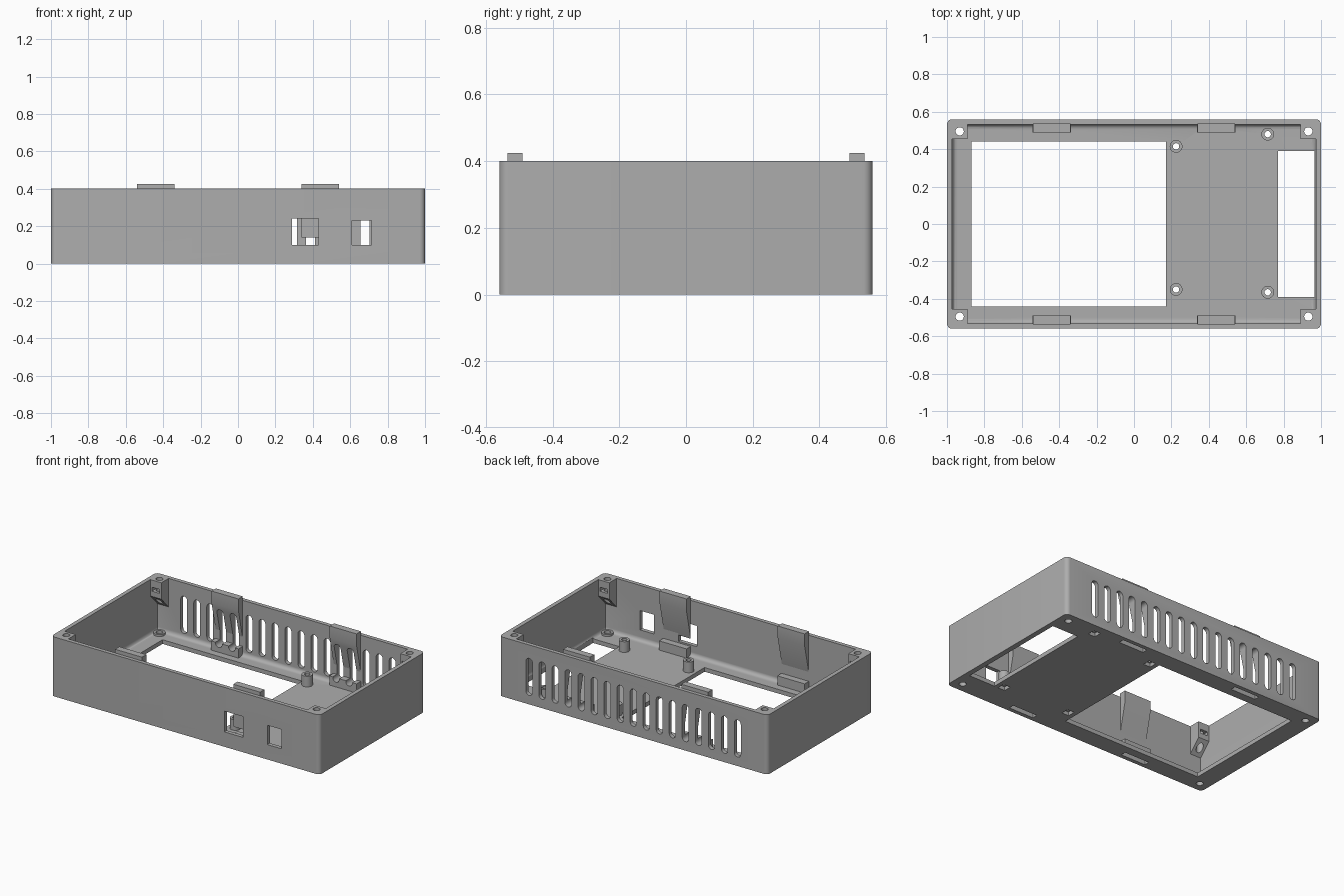
import bpy, bmesh, math
from mathutils import Matrix, Vector

if "Cube" in bpy.data.objects:
    bpy.data.objects.remove(bpy.data.objects["Cube"])

grey = bpy.data.materials.new("plain grey")
grey.diffuse_color = (0.42, 0.42, 0.42, 1)
grey.use_nodes = True
grey.node_tree.nodes["Principled BSDF"].inputs["Base Color"].default_value = grey.diffuse_color
SIGNS = [(sx, sy) for sx in (-1, 1) for sy in (-1, 1)]


def finish(bm, name):
    bmesh.ops.recalc_face_normals(bm, faces=bm.faces)
    me = bpy.data.meshes.new(name)
    bm.to_mesh(me)
    bm.free()
    me.materials.append(grey)
    ob = bpy.data.objects.new(name, me)
    bpy.context.collection.objects.link(ob)
    return ob


def add_box(bm, x0, x1, y0, y1, z0, z1):
    vs = bmesh.ops.create_cube(bm, size=1)["verts"]
    for v in vs:
        v.co = Vector(((x0 + x1) / 2 + v.co.x * (x1 - x0),
                       (y0 + y1) / 2 + v.co.y * (y1 - y0),
                       (z0 + z1) / 2 + v.co.z * (z1 - z0)))
    return vs


def add_cyl(bm, x, y, z0, z1, r, n=24):
    bmesh.ops.create_cone(bm, cap_ends=True, segments=n, radius1=r, radius2=r,
                          depth=z1 - z0, matrix=Matrix.Translation((x, y, (z0 + z1) / 2)))


def add_prism(bm, profile, x0, x1, sy):
    """Extrude a (y, z) profile along x, flipped to the chosen long wall."""
    face = bm.faces.new([bm.verts.new((x0, y * sy, z)) for y, z in profile])
    res = bmesh.ops.extrude_face_region(bm, geom=[face])
    for v in res["geom"]:
        if isinstance(v, bmesh.types.BMVert):
            v.co.x = x1


def cut(ob, *cutters):
    bpy.context.view_layer.objects.active = ob
    for c in cutters:
        m = ob.modifiers.new("cut", "BOOLEAN")
        m.operation, m.solver, m.object = "DIFFERENCE", "EXACT", c
        bpy.ops.object.modifier_apply(modifier=m.name)


# Cutter: inner cavity with a rounded floor edge
bm = bmesh.new()
add_box(bm, -.972, .972, -.533, .533, .028, .6)
low = [e for e in bm.edges if all(v.co.z < .1 for v in e.verts)]
bmesh.ops.bevel(bm, geom=low, offset=.025, segments=4, profile=.5, affect="EDGES")
cavity = finish(bm, "cavity_cutter")

# Cutter: floor openings and front windows
bm = bmesh.new()
add_box(bm, -.87, .17, -.44, .44, -.1, .1)
add_box(bm, .77, .965, -.39, .39, -.1, .1)
add_box(bm, .29, .43, -.7, -.5, .10, .24)
add_box(bm, .61, .715, -.7, -.5, .10, .23)
openings = finish(bm, "opening_cutter")

# Cutter: rounded vent slots along the back
bm = bmesh.new()
for i in range(-8, 9):
    r, ring = .024, []
    for k in range(18):
        a = math.pi * (k if k < 9 else k - 1) / 8
        zc = .31 - r if k < 9 else .06 + r
        ring.append(bm.verts.new((i * .097 + r * math.cos(a), .42, zc + r * math.sin(a))))
    res = bmesh.ops.extrude_face_region(bm, geom=[bm.faces.new(ring)])
    for v in res["geom"]:
        if isinstance(v, bmesh.types.BMVert):
            v.co.y = .7
vents = finish(bm, "vent_cutter")

# Cutter: latch recesses under the floor
bm = bmesh.new()
for sx, sy in SIGNS:
    x0, x1 = sorted((.347 * sx, .533 * sx))
    y0, y1 = sorted((.497 * sy, .533 * sy))
    add_box(bm, x0, x1, y0, y1, -.1, .054)
recesses = finish(bm, "recess_cutter")

# Cutter: screw bores in the corners and standoffs
POSTS = [(.225, .415), (.225, -.35), (.715, .48), (.715, -.365)]
bm = bmesh.new()
for sx, sy in SIGNS:
    add_cyl(bm, .932 * sx, .495 * sy, -.1, .6, .022)
for x, y in POSTS:
    add_cyl(bm, x, y, -.1, .6, .017)
bores = finish(bm, "bore_cutter")

# Cutter: square nut pockets under the standoffs
bm = bmesh.new()
for x, y in POSTS:
    add_box(bm, x - .026, x + .026, y - .026, y + .026, -.1, .025)
pockets = finish(bm, "pocket_cutter")

# Cutter: nut slots in the corner blocks
bm = bmesh.new()
for sx, sy in SIGNS:
    y0, y1 = sorted((.44 * sy, .522 * sy))
    add_box(bm, .932 * sx - .028, .932 * sx + .028, y0, y1, .325, .352)
nut_slots = finish(bm, "nut_slot_cutter")

# Case shell with rounded upright corners
bm = bmesh.new()
add_box(bm, -1, 1, -.56, .56, 0, .4)
up = [e for e in bm.edges if abs(e.verts[0].co.z - e.verts[1].co.z) > .1]
bmesh.ops.bevel(bm, geom=up, offset=.028, segments=6, profile=.5, affect="EDGES")
shell = finish(bm, "case_shell")
cut(shell, cavity, openings, vents, recesses, bores, pockets)

# Corner screw blocks with sloping undersides
bm = bmesh.new()
block = [(.455, .4), (.455, .29), (.536, .205), (.536, .4)]
for sx, sy in SIGNS:
    add_prism(bm, block, .89 * sx, .975 * sx, sy)
corners = finish(bm, "corner_blocks")
cut(corners, bores, nut_slots)

# Low rings round the corner holes on the floor
bm = bmesh.new()
for sx, sy in SIGNS:
    add_cyl(bm, .932 * sx, .495 * sy, .015, .042, .036)
rings = finish(bm, "corner_rings")
cut(rings, bores)

# Latch tabs tapering down the long walls
bm = bmesh.new()
latch = [(.49, .425), (.49, .345), (.536, .14), (.536, .425)]
for sx, sy in SIGNS:
    add_prism(bm, latch, .34 * sx, .54 * sx, sy)
latches = finish(bm, "latch_tabs")
cut(latches, vents)

# Housings above the latch recesses
bm = bmesh.new()
for sx, sy in SIGNS:
    add_prism(bm, [(.488, .012), (.488, .09), (.536, .09), (.536, .012)],
              .338 * sx, .542 * sx, sy)
housings = finish(bm, "recess_housings")
cut(housings, recesses, vents)

# Circuit board standoffs
bm = bmesh.new()
for x, y in POSTS:
    add_cyl(bm, x, y, .026, .1, .034)
standoffs = finish(bm, "standoffs")
cut(standoffs, bores)

# Clear the cutters and smooth the rounded parts
for c in (cavity, openings, vents, recesses, bores, pockets, nut_slots):
    bpy.data.objects.remove(c)
bpy.ops.object.select_all(action="DESELECT")
for ob in (shell, corners, rings, latches, housings, standoffs):
    ob.select_set(True)
bpy.context.view_layer.objects.active = shell
bpy.ops.object.shade_smooth_by_angle(angle=math.radians(30))
